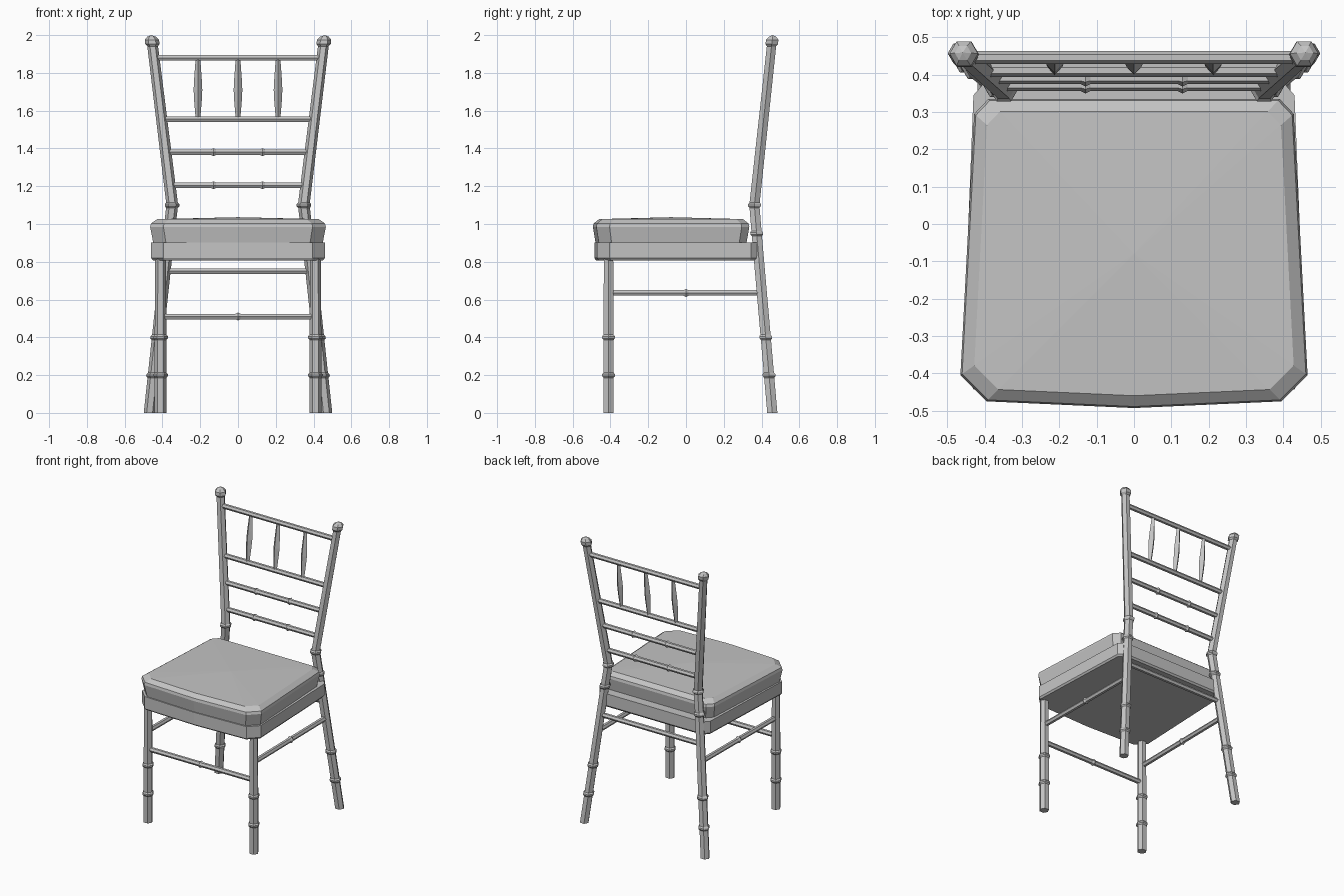
import bpy
import bmesh
from math import cos, sin, pi
from mathutils import Vector

default = bpy.data.objects.get("Cube")
if default:
    bpy.data.objects.remove(default, do_unlink=True)

grey = bpy.data.materials.new("Light grey")
grey.use_nodes = True
COLOUR = (0.55, 0.55, 0.55, 1)
grey.diffuse_color = COLOUR
grey.node_tree.nodes["Principled BSDF"].inputs["Base Color"].default_value = COLOUR


def finish(name, bm):
    bmesh.ops.recalc_face_normals(bm, faces=bm.faces)
    mesh = bpy.data.meshes.new(name)
    bm.to_mesh(mesh)
    bm.free()
    mesh.materials.append(grey)
    obj = bpy.data.objects.new(name, mesh)
    bpy.context.collection.objects.link(obj)
    return obj


def skin(name, loops, cap_top=True):
    """Join closed loops of points into one faceted solid."""
    bm = bmesh.new()
    rings = [[bm.verts.new(p) for p in loop] for loop in loops]
    n = len(rings[0])
    for a, b in zip(rings, rings[1:]):
        for i in range(n):
            j = (i + 1) % n
            bm.faces.new((a[i], a[j], b[j], b[i]))
    bm.faces.new(rings[0])
    if cap_top:
        bm.faces.new(rings[-1])
    else:
        bmesh.ops.remove_doubles(bm, verts=rings[-1], dist=0.001)
    return finish(name, bm)


def turned(name, stations, axis, sides=6, pointed=False):
    """Turned rod: stations are (centre, radius), sections square to axis."""
    u, v = {"x": ((0, 1, 0), (0, 0, 1)), "y": ((1, 0, 0), (0, 0, 1)),
            "z": ((1, 0, 0), (0, 1, 0))}[axis]
    u, v = Vector(u), Vector(v)
    loops = []
    for centre, r in stations:
        angles = [2 * pi * i / sides for i in range(sides)]
        loops.append([Vector(centre) + r * (cos(a) * u + sin(a) * v) for a in angles])
    return skin(name, loops, cap_top=not pointed)


def rod(name, start, end, axis, knobs=(), r=0.017):
    """Thin rail with small bamboo knobs at the given fractions."""
    a, b = Vector(start), Vector(end)
    step = 0.014 / (b - a).length
    stations = [(a, r)]
    for k in knobs:
        stations += [(a.lerp(b, k - step), r), (a.lerp(b, k), r + 0.007),
                     (a.lerp(b, k + step), r)]
    return turned(name, stations + [(b, r)], axis)


def post(name, centre_at, top, ring_heights, r):
    """Leg with raised bamboo rings."""
    profile = [(0, r)]
    for h in ring_heights:
        profile += [(h - 0.014, r), (h - 0.005, r + 0.008),
                    (h + 0.005, r + 0.008), (h + 0.014, r)]
    return profile + [(top, r * 0.92)]


def back_centre(z):
    """Centre line of the right-hand back post, kinked above the seat."""
    path = [(0.468, 0.457, 0), (0.366, 0.374, 0.95), (0.348, 0.362, 1.1), (0.459, 0.459, 2)]
    for p, q in zip(path, path[1:]):
        if z <= q[2]:
            return Vector(p).lerp(Vector(q), (z - p[2]) / (q[2] - p[2]))
    return Vector(path[-1])


# Legs and back posts
for side, label in ((1, "left"), (-1, "right")):
    flip = Vector((side, 1, 1))
    front = post("front", None, 0.83, (0.2, 0.4), 0.031)
    turned(f"front_leg_{label}", [((side * 0.41, -0.41, z), r) for z, r in front], "z")

    back = post("back", None, 1.94, (0.2, 0.4, 0.95, 1.1), 0.031)
    turned(f"back_post_{label}", [(back_centre(z) * flip, r) for z, r in back], "z")
    cap = ((1.94, 0.027), (1.952, 0.038), (1.975, 0.038), (1.992, 0.022), (2, 0))
    turned(f"finial_{label}", [(back_centre(z) * flip, r) for z, r in cap], "z", pointed=True)

    rod(f"side_stretcher_{label}", (side * 0.41, -0.4, 0.635),
        (side * 0.402, 0.4, 0.635), "y", (0.5,))

# Stretchers below the seat
rod("front_stretcher", (-0.4, -0.41, 0.51), (0.4, -0.41, 0.51), "x", (0.5,))

# Rails between the back posts
RAILS = (("back_stretcher", 0.75, ()), ("lower_back_rail", 1.205, (0.32, 0.68)),
         ("middle_back_rail", 1.38, (0.33, 0.67)), ("spindle_rail", 1.555, ()),
         ("top_rail", 1.88, ()))
for name, z, knobs in RAILS:
    c = back_centre(z)
    rod(name, (-c.x, c.y, z), (c.x, c.y, z), "x", knobs)

# Spindles, swelling at the middle
for name, x in (("right", -0.212), ("middle", 0), ("left", 0.212)):
    shape = ((1.555, 0.012), (1.65, 0.02), (1.71, 0.023), (1.77, 0.02), (1.88, 0.012))
    turned(f"spindle_{name}", [((x, back_centre(z).y, z), r) for z, r in shape], "z", 4)


def outline(half, z, scale=1):
    """Mirror a half outline and scale it about the seat middle."""
    whole = half + [(-x, y) for x, y in reversed(half) if x]
    return [(x * scale, (y + 0.08) * scale - 0.08, z) for x, y in whole]


# Seat frame
FRAME = [(0, -0.485), (0.395, -0.47), (0.46, -0.405), (0.43, 0.345), (0.395, 0.385)]
skin("seat_frame", [outline(FRAME, 0.808, 0.98), outline(FRAME, 0.82), outline(FRAME, 0.902)])

# Cushion with bevelled edge and slightly domed top
PAD = [(0, -0.493), (0.395, -0.475), (0.465, -0.405), (0.428, 0.295), (0.39, 0.335)]
skin("seat_cushion", [outline(PAD, 0.9, 0.965), outline(PAD, 0.985),
                      outline(PAD, 1.003, 0.99), outline(PAD, 1.026, 0.92),
                      outline(PAD, 1.036, 0)], cap_top=False)
